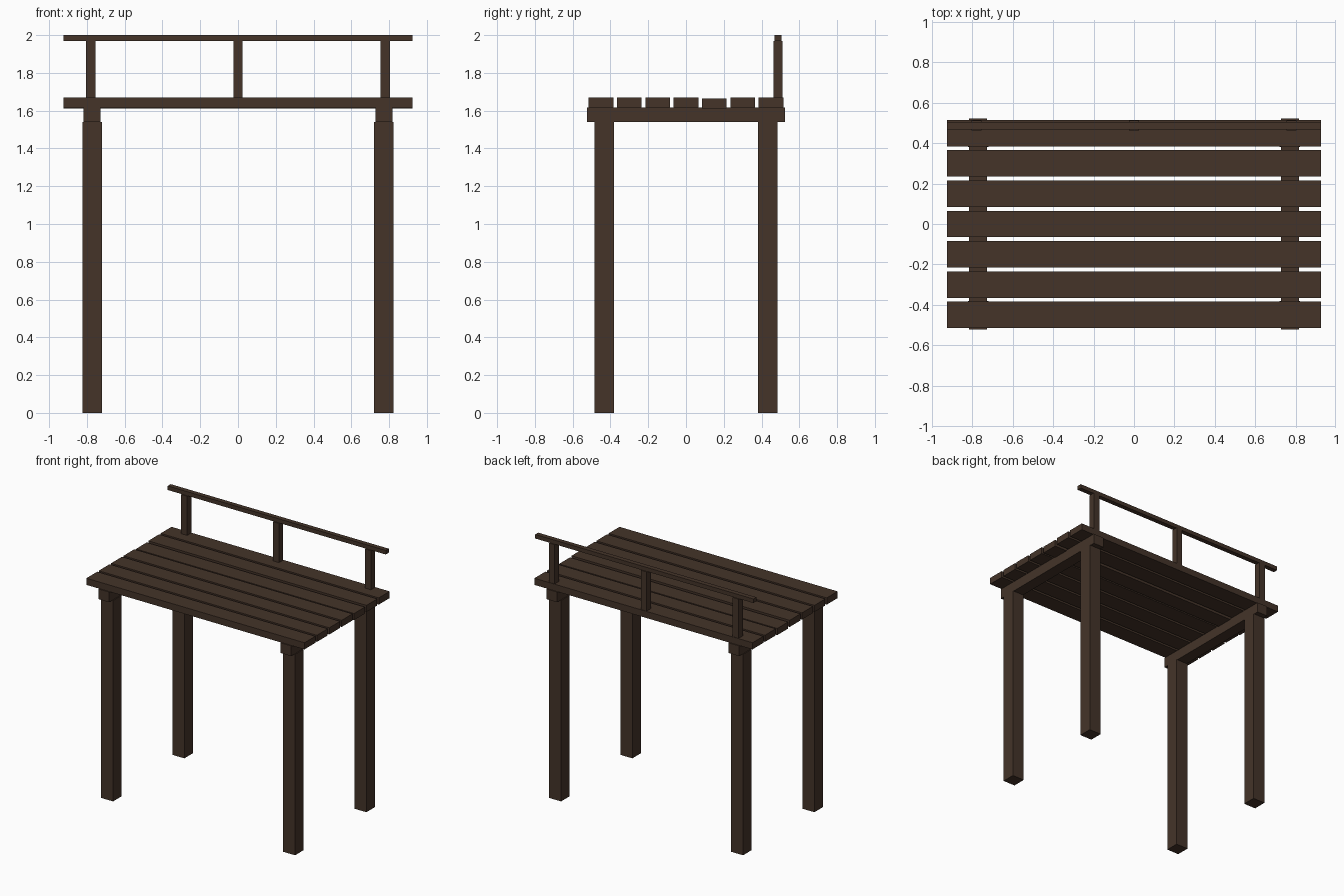
import bpy
import bmesh
from mathutils import Vector

if "Cube" in bpy.data.objects:
    bpy.data.objects.remove(bpy.data.objects["Cube"])

wood = bpy.data.materials.new("dark_wood")
wood.diffuse_color = (0.058, 0.034, 0.022, 1)
wood.use_nodes = True
wood.node_tree.nodes["Principled BSDF"].inputs["Base Color"].default_value = wood.diffuse_color


def box(name, center, size):
    bm = bmesh.new()
    bmesh.ops.create_cube(bm, size=1)
    bmesh.ops.scale(bm, vec=Vector(size), verts=bm.verts)
    mesh = bpy.data.meshes.new(name)
    bm.to_mesh(mesh)
    bm.free()
    mesh.materials.append(wood)
    obj = bpy.data.objects.new(name, mesh)
    obj.location = center
    bpy.context.collection.objects.link(obj)
    return obj


# Legs and the cross beams resting on them
for sx, side in ((-1, "left"), (1, "right")):
    for sy, end in ((-1, "front"), (1, "back")):
        box(f"{end}_{side}_leg", (sx * 0.772, sy * 0.432, 0.77), (0.102, 0.104, 1.54))
    box(f"{side}_cross_beam", (sx * 0.772, 0, 1.579), (0.09, 1.046, 0.078))

# Deck planks, one sitting slightly lower
for i in range(7):
    drop = 0.005 if i == 4 else 0
    box(f"deck_plank_{i + 1}", (0, (i - 3) * 0.15, 1.643 - drop), (1.85, 0.131, 0.051))

# Back railing
for x, side in ((-0.78, "left"), (0, "middle"), (0.78, "right")):
    box(f"{side}_railing_post", (x, 0.487, 1.8185), (0.05, 0.05, 0.301))
box("top_rail", (0, 0.487, 1.9845), (1.85, 0.036, 0.031))
